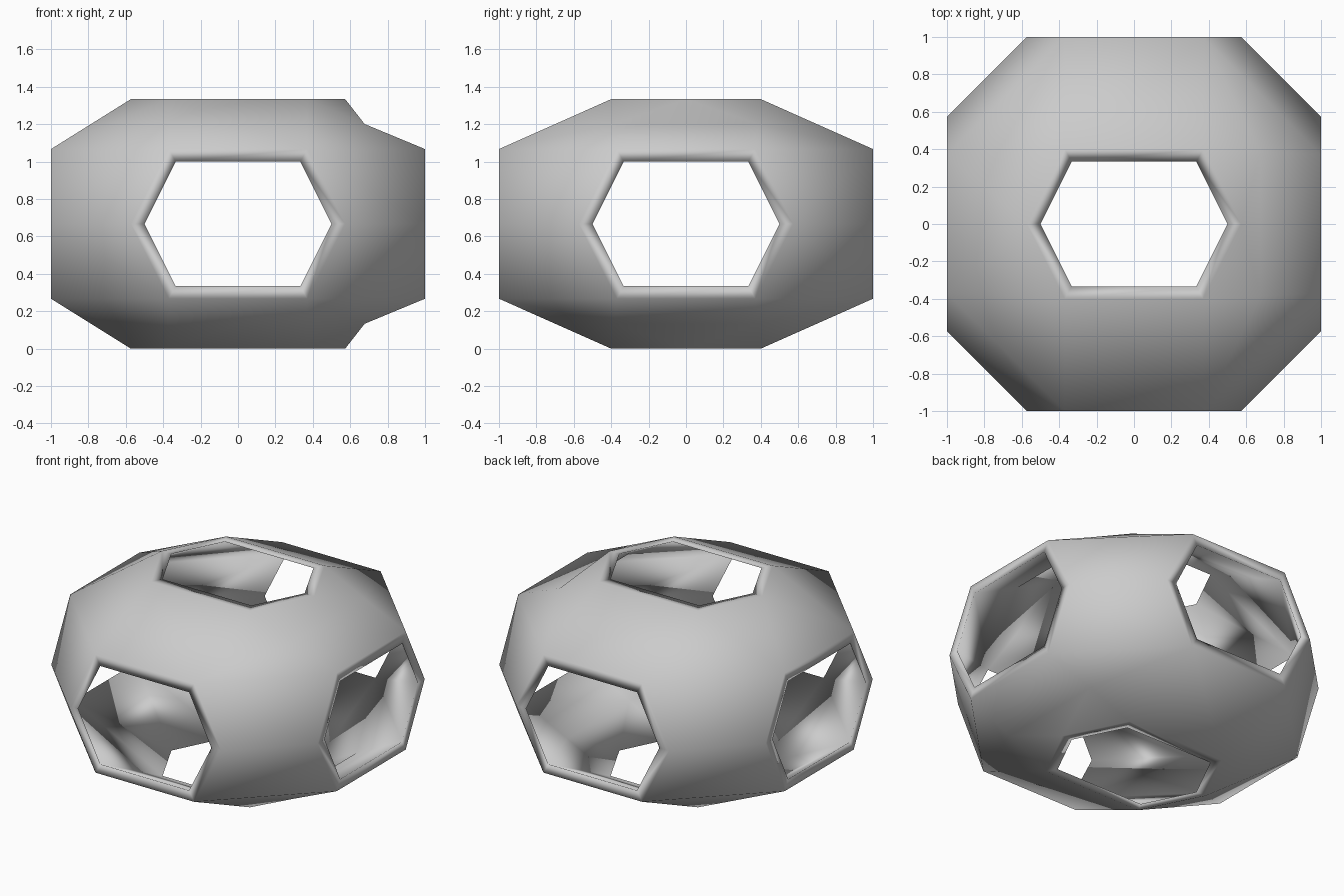
import bpy, bmesh
from itertools import product

if "Cube" in bpy.data.objects:
    bpy.data.objects.remove(bpy.data.objects["Cube"])

H = 0.667  # half height
bm = bmesh.new()


def skin(h, k, w):
    """One closed-in layer of the shell; h, k, w size its six hexagonal openings."""
    cache = {}

    def v(x, y, z):
        key = (round(x, 3) + 0.0, round(y, 3) + 0.0, round(z, 3) + 0.0)
        if key not in cache:
            cache[key] = bm.verts.new((key[0], key[1], key[2] + H))
        return cache[key]

    def face(*pts):
        vs = [v(*p) for p in pts]
        if not bm.faces.get(vs):
            bm.faces.new(vs)

    for sx, sy, sz in product((-1, 1), repeat=3):
        T, T2 = (k*sx, w*sy, H*sz), (h*sx, 0, H*sz)
        F, F2 = (k*sx, sy, w*sz), (h*sx, sy, 0)
        R, R2 = (sx, k*sy, w*sz), (sx, h*sy, 0)
        flip = lambda p, s: (p[0]*s[0], p[1]*s[1], p[2])
        mx, my = (-1, 1), (1, -1)
        # corner panel and the strip over the front/back opening
        face(F, F2, R2, R)
        face(T, F, flip(F, mx), flip(T, mx))
        if sx > 0:
            # right side: pinched notch below the tip of the top opening
            M = ((k + 1)/2 - 0.008, (w + k)/2*sy, (H + w)/2*sz)
            face(T, F, M)
            face(F, R, M)
            face(T, M, T2)
            face(T2, M, flip(M, my))
            face(M, R, flip(R, my), flip(M, my))
        else:
            # left side: plain ridge
            face(T, F, R)
            face(T, R, T2)
            face(T2, R, flip(R, my))

    # hexagon loops of the six openings, in matching order
    hexagon = [(h, 0), (k, w), (-k, w), (-h, 0), (-k, -w), (k, -w)]
    loops = []
    for s in (-1, 1):
        loops.append([v(a, b, H*s) for a, b in hexagon])
        loops.append([v(a, s, b) for a, b in hexagon])
        loops.append([v(s, a, b) for a, b in hexagon])
    return loops


# outer and inner layers joined by flat rims
outer = skin(0.573, 0.37, 0.4)
inner = skin(0.5, 0.333, 0.333)
for a, b in zip(outer, inner):
    for i in range(6):
        j = (i + 1) % 6
        bm.faces.new((a[i], a[j], b[j], b[i]))

bmesh.ops.recalc_face_normals(bm, faces=bm.faces[:])
for f in bm.faces:
    f.smooth = True
mesh = bpy.data.meshes.new("hollow_shell")
bm.to_mesh(mesh)
bm.free()
bpy.context.collection.objects.link(bpy.data.objects.new("hollow_shell", mesh))
